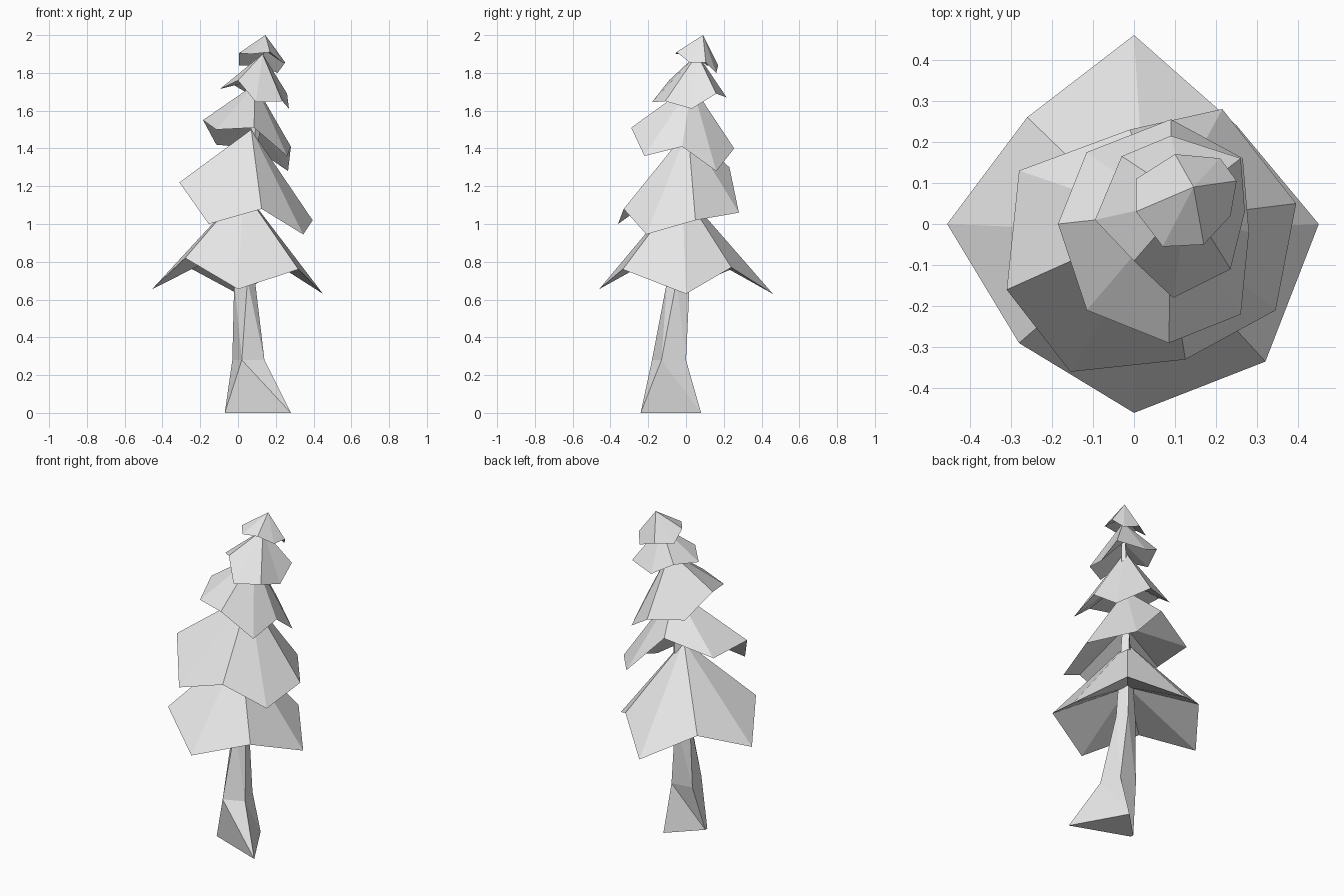
import bpy
import bmesh
from mathutils import Vector

default_cube = bpy.data.objects.get("Cube")
if default_cube:
    bpy.data.objects.remove(default_cube, do_unlink=True)

# One plain colour for the whole tree
grey = bpy.data.materials.new("light_grey")
grey.use_nodes = True
colour = (0.8, 0.8, 0.8, 1)
grey.diffuse_color = colour
for node in grey.node_tree.nodes:
    if node.type == "BSDF_PRINCIPLED":
        node.inputs["Base Color"].default_value = colour


def finish(bm, name):
    """Turn a bmesh into a flat shaded object."""
    bmesh.ops.recalc_face_normals(bm, faces=bm.faces[:])
    mesh = bpy.data.meshes.new(name)
    bm.to_mesh(mesh)
    bm.free()
    mesh.materials.append(grey)
    obj = bpy.data.objects.new(name, mesh)
    bpy.context.collection.objects.link(obj)
    return obj


def foliage_tier(name, apex, *rim):
    """Ragged cone: a fan up to the apex and a shallower fan as hollow underside."""
    bm = bmesh.new()
    ring = [bm.verts.new(p) for p in rim]
    rim_height = sum(p[2] for p in rim) / len(rim)
    top = Vector(apex)
    hollow = top.copy()
    hollow.z = rim_height + 0.4 * (top.z - rim_height)
    top_vert = bm.verts.new(top)
    hollow_vert = bm.verts.new(hollow)
    for i, a in enumerate(ring):
        b = ring[(i + 1) % len(ring)]
        bm.faces.new((a, b, top_vert))
        bm.faces.new((b, a, hollow_vert))
    return finish(bm, name)


def lofted_trunk(name, *sections):
    """Bridge four-sided sections, each a height and its corner positions."""
    bm = bmesh.new()
    rings = [[bm.verts.new((x, y, z)) for x, y in corners] for z, corners in sections]
    for low, high in zip(rings, rings[1:]):
        for i in range(len(low)):
            j = (i + 1) % len(low)
            # Split along one diagonal so twisted sides stay faceted
            bm.faces.new((low[i], low[j], high[i]))
            bm.faces.new((low[j], high[j], high[i]))
    bm.faces.new(rings[0][::-1])
    bm.faces.new(rings[-1])
    return finish(bm, name)


def square(x, y, r):
    """Small square section for the hidden stem."""
    return [(x, y - r), (x + r, y), (x, y + r), (x - r, y)]


# Trunk: nearly triangular flared foot, leaning into a thin stem
lofted_trunk(
    "trunk",
    (0, [(-.07, -.11), (.28, -.24), (.1, .08), (-.07, -.09)]),
    (.28, [(.02, -.18), (.14, -.13), (.1, 0), (-.03, -.02)]),
    (.7, [(.05, -.1), (.09, -.05), (.06, .02), (-.02, -.01)]),
    (1.2, square(.06, 0, .03)),
    (1.85, square(.13, .06, .015)),
)

# Foliage tiers, each rim running counter-clockwise
foliage_tier(
    "foliage_bottom", (.03, -.02, 1.18),
    (.45, 0, .63), (.25, .24, .77), (0, .46, .63), (-.26, .26, .77),
    (-.455, 0, .655), (-.28, -.29, .82), (0, -.46, .655), (.32, -.335, .76),
)
foliage_tier(
    "foliage_lower", (.07, .01, 1.5),
    (.395, .05, 1.02), (.215, .28, 1.06), (-.01, .23, 1.3), (-.28, .13, 1.21),
    (-.31, -.16, 1.22), (-.155, -.36, 1), (.125, -.33, 1.08), (.345, -.21, .945),
)
foliage_tier(
    "foliage_middle", (.09, .03, 1.74),
    (.28, -.02, 1.41), (.265, .16, 1.28), (.09, .255, 1.4), (-.115, .175, 1.42),
    (-.185, 0, 1.55), (-.115, -.21, 1.5), (.085, -.29, 1.51), (.26, -.22, 1.36),
)
foliage_tier(
    "foliage_upper", (.13, .06, 1.9),
    (.27, .03, 1.61), (.26, .16, 1.69), (.09, .215, 1.67), (-.03, .165, 1.74),
    (-.095, .01, 1.715), (0, -.09, 1.76), (.095, -.18, 1.645), (.235, -.11, 1.65),
)
foliage_tier(
    "foliage_top", (.145, .09, 2),
    (.25, .105, 1.855), (.21, .16, 1.8), (.1, .17, 1.84), (.005, .11, 1.84),
    (.005, .03, 1.905), (.07, -.055, 1.9), (.17, -.05, 1.91), (.235, .02, 1.855),
)
